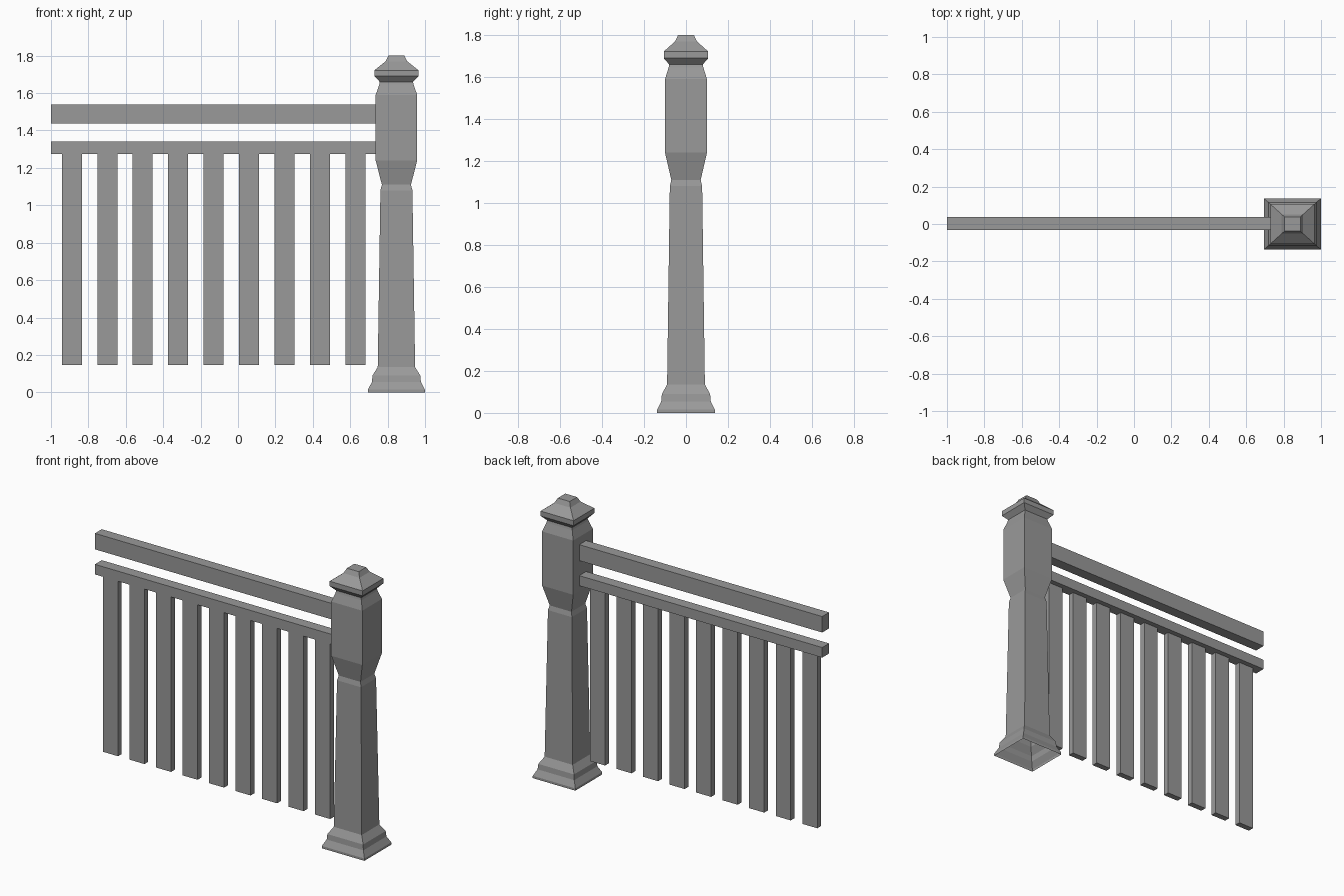
import bpy, bmesh
from mathutils import Matrix, Vector

cube = bpy.data.objects.get("Cube")
if cube:
    bpy.data.objects.remove(cube, do_unlink=True)

grey = bpy.data.materials.new("painted_grey")
grey.use_nodes = True
COLOUR = (0.32, 0.32, 0.32, 1)
grey.diffuse_color = COLOUR
grey.node_tree.nodes["Principled BSDF"].inputs["Base Color"].default_value = COLOUR


def finish(name, bm):
    mesh = bpy.data.meshes.new(name)
    bm.to_mesh(mesh)
    bm.free()
    mesh.materials.append(grey)
    obj = bpy.data.objects.new(name, mesh)
    bpy.context.collection.objects.link(obj)
    return obj


def box(name, low, high):
    low, high = Vector(low), Vector(high)
    bm = bmesh.new()
    place = Matrix.Translation((low + high) / 2) @ Matrix.Diagonal((*(high - low), 1))
    bmesh.ops.create_cube(bm, size=1, matrix=place)
    return finish(name, bm)


# Newel post: square rings of (half depth, height), open underneath
POST_X, WIDEN = 0.847, 1.11
profile = [(0.137, 0), (0.137, 0.015), (0.118, 0.055), (0.115, 0.09),
           (0.09, 0.135), (0.077, 1.08), (0.07, 1.11), (0.1, 1.24),
           (0.1, 1.59), (0.083, 1.645), (0.08, 1.66), (0.106, 1.69),
           (0.106, 1.722), (0.052, 1.77), (0.038, 1.8)]
corners = [(-1, -1), (1, -1), (1, 1), (-1, 1)]
bm = bmesh.new()
rings = [[bm.verts.new((POST_X + sx * h * WIDEN, sy * h, z)) for sx, sy in corners]
         for h, z in profile]
for lower, upper in zip(rings, rings[1:]):
    for i in range(4):
        j = (i + 1) % 4
        bm.faces.new((lower[i], lower[j], upper[j], upper[i]))
bm.faces.new(rings[-1])
finish("newel_post", bm)

# Two horizontal rails running into the post
FRONT, BACK = -0.032, 0.038
box("handrail", (-1, FRONT, 1.437), (0.75, BACK, 1.54))
box("lower_rail", (-1, FRONT, 1.275), (0.75, BACK, 1.34))

# Row of flat balusters, flush with the front of the rails
for i in range(9):
    x = -0.942 + i * 0.1895
    box(f"baluster_{i + 1}", (x, FRONT, 0.145), (x + 0.107, 0.006, 1.275))
